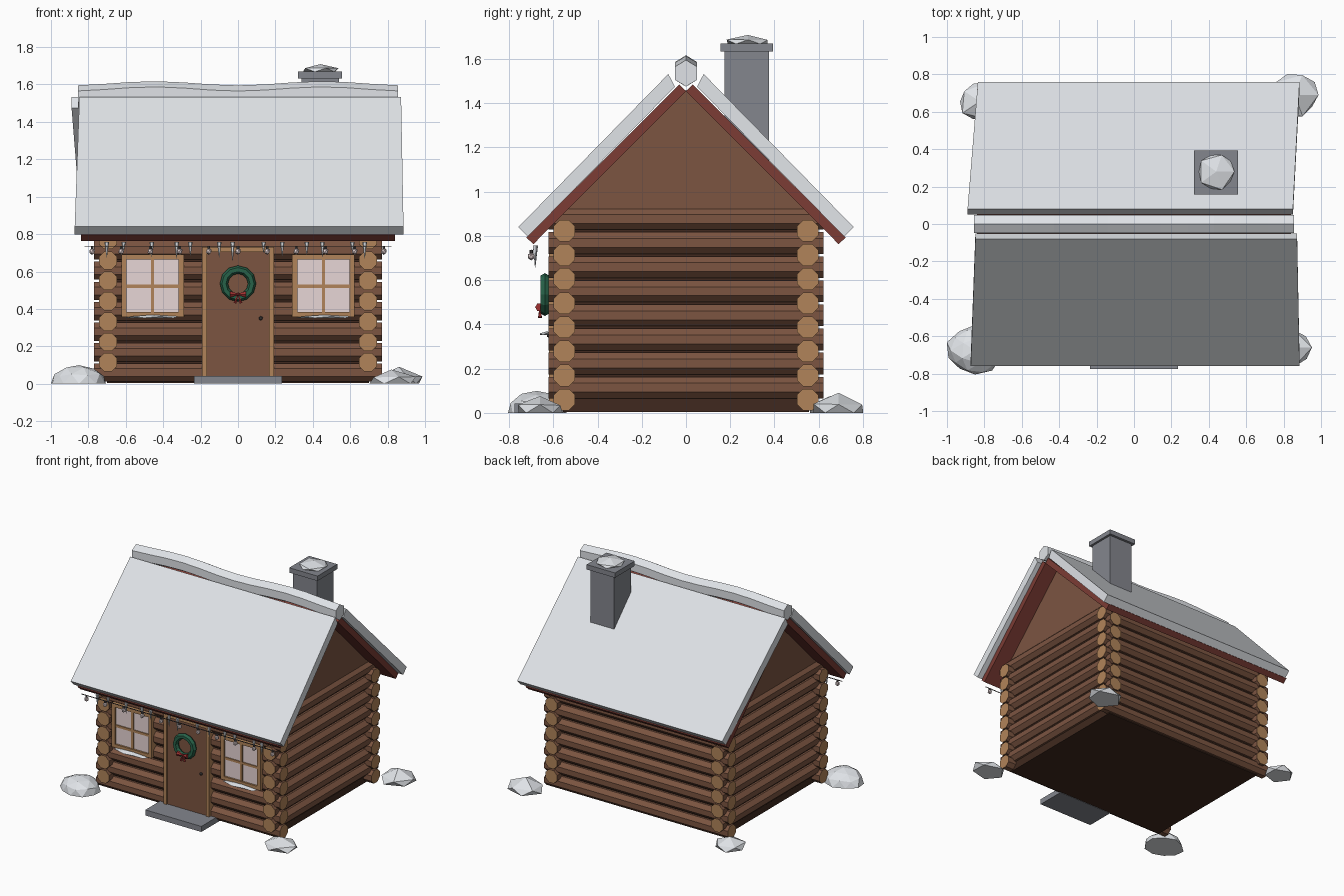
import bpy, bmesh, math, random
from mathutils import Matrix, Vector

random.seed(4)
if "Cube" in bpy.data.objects:
    bpy.data.objects.remove(bpy.data.objects["Cube"])


def material(name, r, g, b):
    m = bpy.data.materials.new(name)
    m.use_nodes = True
    m.diffuse_color = (r, g, b, 1)
    m.node_tree.nodes["Principled BSDF"].inputs["Base Color"].default_value = (r, g, b, 1)
    return m


LOG = material("log brown", 0.2, 0.09, 0.053)
CUT = material("cut wood", 0.44, 0.23, 0.1)
DARK = material("dark brown", 0.05, 0.022, 0.013)
ROOF = material("roof red brown", 0.2, 0.045, 0.035)
SNOW = material("snow white", 0.88, 0.91, 0.95)
STONE = material("stone grey", 0.23, 0.24, 0.27)
PANE = material("pale pink glass", 0.92, 0.77, 0.77)
GREEN = material("wreath green", 0.02, 0.12, 0.065)
BOW = material("bow red", 0.35, 0.03, 0.03)
METAL = material("dark metal", 0.08, 0.07, 0.07)


def finish(name, bm, *mats):
    bmesh.ops.recalc_face_normals(bm, faces=bm.faces)
    me = bpy.data.meshes.new(name)
    bm.to_mesh(me)
    bm.free()
    for m in mats:
        me.materials.append(m)
    ob = bpy.data.objects.new(name, me)
    bpy.context.collection.objects.link(ob)
    return ob


def box(name, x0, x1, y0, y1, z0, z1, mat):
    bm = bmesh.new()
    bmesh.ops.create_cube(bm, size=1)
    for v in bm.verts:
        v.co = ((x0 + x1) / 2 + v.co.x * (x1 - x0),
                (y0 + y1) / 2 + v.co.y * (y1 - y0),
                (z0 + z1) / 2 + v.co.z * (z1 - z0))
    return finish(name, bm, mat)


def prism(name, left, right, mat):
    """Join two matching end profiles, given as 3D points."""
    bm = bmesh.new()
    a = [bm.verts.new(p) for p in left]
    b = [bm.verts.new(p) for p in right]
    bm.faces.new(a)
    bm.faces.new(b)
    for i in range(len(a)):
        j = (i + 1) % len(a)
        bm.faces.new((a[i], a[j], b[j], b[i]))
    return finish(name, bm, mat)


def log(name, axis, half, centre):
    """Eight-sided log with pale sawn ends, flat side outward."""
    bm = bmesh.new()
    bmesh.ops.create_cone(bm, cap_ends=True, segments=8, radius1=0.053, radius2=0.053,
                          depth=2 * half, matrix=Matrix.Rotation(math.pi / 8, 4, "Z"))
    turn = Matrix.Rotation(math.pi / 2, 4, "Y" if axis == 0 else "X")
    bmesh.ops.transform(bm, matrix=Matrix.Translation(centre) @ turn, verts=bm.verts)
    bm.normal_update()
    for f in bm.faces:
        f.material_index = int(abs(f.normal[axis]) > 0.9)
    finish(name, bm, LOG, CUT)


def blob(name, centre, size, mat, jitter=0.0, flat=False, sub=1):
    bm = bmesh.new()
    bmesh.ops.create_icosphere(bm, subdivisions=sub, radius=1)
    for v in bm.verts:
        v.co *= 1 + random.uniform(-jitter, jitter)
        if flat:
            v.co.z = max(v.co.z, 0)
        v.co = Vector(centre) + v.co * Vector(size)
    if flat:
        bmesh.ops.dissolve_degenerate(bm, dist=0.0005, edges=bm.edges)
    return finish(name, bm, mat)


def cone(name, centre, r1, r2, depth, mat, rot=Matrix(), seg=6):
    bm = bmesh.new()
    bmesh.ops.create_cone(bm, cap_ends=True, segments=seg, radius1=r1, radius2=r2,
                          depth=depth, matrix=Matrix.Translation(centre) @ rot)
    return finish(name, bm, mat)


# Walls: dark core with interlocking logs
box("wall_core", -0.7, 0.7, -0.555, 0.555, 0.003, 0.9, DARK)
for i in range(8):
    for side, word in ((-1, "a"), (1, "b")):
        log(f"long_log_{word}_{i}", 0, 0.77, (0, side * 0.55, 0.06 + 0.109 * i))
        log(f"cross_log_{word}_{i}", 1, 0.622, (side * 0.695, 0, 0.114 + 0.109 * i))

# Gables
gable = [(-0.57, 0.89), (0.57, 0.89), (0, 1.46)]
prism("gables", [(-0.72, y, z) for y, z in gable], [(0.72, y, z) for y, z in gable], LOG)

# Roof boards and snow blankets; x limits are upper left, lower left, upper right, lower right
board = [(0, 1.455), (0.03, 1.485), (0.722, 0.793), (0.69, 0.763)]
blanket = [(0.05, 1.475), (0.08, 1.532), (0.758, 0.84), (0.715, 0.797)]
limits = {-1: (-0.848, -0.873, 0.872, 0.885), 1: (-0.89, -0.835, 0.85, 0.885)}
for s, word in ((-1, "front"), (1, "back")):
    prism(f"{word}_roof_boards", [(-0.84, s * y, z) for y, z in board],
          [(0.84, s * y, z) for y, z in board], ROOF)
    ul, ll, ur, lr = limits[s]
    prism(f"{word}_roof_snow",
          [(ul if z > 1.2 else ll, s * y, z) for y, z in blanket],
          [(ur if z > 1.2 else lr, s * y, z) for y, z in blanket], SNOW)

# Wavy snow ridge with a six-sided section
bm = bmesh.new()
rings = []
for i in range(13):
    x = -0.855 + 1.71 * i / 12
    zc = 1.546 - 0.011 * math.cos(2 * math.pi * x / 0.9)
    rings.append([bm.verts.new((x, 0.057 * math.sin(k * math.pi / 3),
                                zc + 0.06 * math.cos(k * math.pi / 3))) for k in range(6)])
for a, b in zip(rings, rings[1:]):
    for k in range(6):
        n = (k + 1) % 6
        bm.faces.new((a[k], a[n], b[n], b[k]))
bm.faces.new(rings[0])
bm.faces.new(rings[-1])
finish("ridge_snow", bm, SNOW)

# Chimney
box("chimney_shaft", 0.34, 0.54, 0.175, 0.375, 1.0, 1.64, STONE)
box("chimney_cap", 0.32, 0.557, 0.157, 0.394, 1.633, 1.67, STONE)
blob("chimney_snow", (0.44, 0.28, 1.668), (0.108, 0.108, 0.042), SNOW, 0.06, True)

# Doorway
box("door_step", -0.235, 0.235, -0.775, -0.55, 0, 0.042, STONE)
box("door", -0.165, 0.165, -0.61, -0.55, 0.042, 0.705, LOG)
for s in (-1, 1):
    box("door_jamb", s * 0.165, s * 0.192, -0.62, -0.55, 0.03, 0.73, CUT)
box("door_lintel", -0.192, 0.192, -0.62, -0.55, 0.705, 0.732, CUT)
blob("door_knob", (0.122, -0.618, 0.35), (0.012, 0.012, 0.012), METAL)

# Windows
for c in (-0.457, 0.457):
    box("window_pane", c - 0.15, c + 0.15, -0.608, -0.56, 0.37, 0.68, PANE)
    for s in (-1, 1):
        box("window_side", c + s * 0.14, c + s * 0.167, -0.622, -0.55, 0.358, 0.69, CUT)
    for z in (0.358, 0.664):
        box("window_rail", c - 0.142, c + 0.142, -0.622, -0.55, z, z + 0.026, CUT)
    box("window_mullion", c - 0.009, c + 0.009, -0.615, -0.56, 0.38, 0.67, CUT)
    box("window_crossbar", c - 0.145, c + 0.145, -0.615, -0.56, 0.512, 0.53, CUT)
    blob("sill_snow", (c, -0.63, 0.352), (0.16, 0.034, 0.017), SNOW, 0.05, True)

# Wreath and bow
bpy.ops.mesh.primitive_torus_add(major_segments=12, minor_segments=6, major_radius=0.075,
                                 minor_radius=0.022, location=(0, -0.638, 0.535),
                                 rotation=(math.pi / 2, 0, 0))
wreath = bpy.context.object
wreath.name = "wreath"
wreath.data.materials.append(GREEN)
for s in (-1, 1):
    cone("bow_loop", (s * 0.022, -0.662, 0.478), 0.02, 0.004, 0.04, BOW,
         Matrix.Rotation(-s * math.pi / 2, 4, "Y"))
    cone("bow_tail", (s * 0.009, -0.66, 0.452), 0.009, 0.003, 0.045, BOW,
         Matrix.Rotation(-s * 0.3, 4, "Y"))
blob("bow_knot", (0, -0.664, 0.478), (0.011, 0.011, 0.011), BOW)

# String of lights and icicles under the front eave
cone("light_wire", (0, -0.7, 0.735), 0.003, 0.003, 1.64, METAL,
     Matrix.Rotation(math.pi / 2, 4, "Y"))
for i in range(11):
    x = -0.78 + 0.156 * i
    cone("bulb_socket", (x, -0.7, 0.728), 0.008, 0.008, 0.016, METAL)
    blob("light_bulb", (x, -0.7, 0.708), (0.017, 0.017, 0.019), PANE)
for i in range(13):
    x = -0.7 + 0.1167 * i + random.uniform(-0.03, 0.03)
    length = random.uniform(0.05, 0.11)
    cone("icicle", (x, -0.682, 0.757 - length / 2), 0.001, 0.013, length, SNOW, seg=5)

# Snow drifts at the corners
drifts = [(-0.85, -0.675, 0.15, 0.13, 0.095), (0.82, -0.66, 0.14, 0.115, 0.08),
          (-0.825, 0.655, 0.12, 0.11, 0.08), (0.86, 0.69, 0.14, 0.125, 0.085)]
for x, y, rx, ry, h in drifts:
    blob("snow_drift", (x, y, 0), (rx, ry, h), SNOW, 0.08, True, 2 if h > 0.09 else 1)
